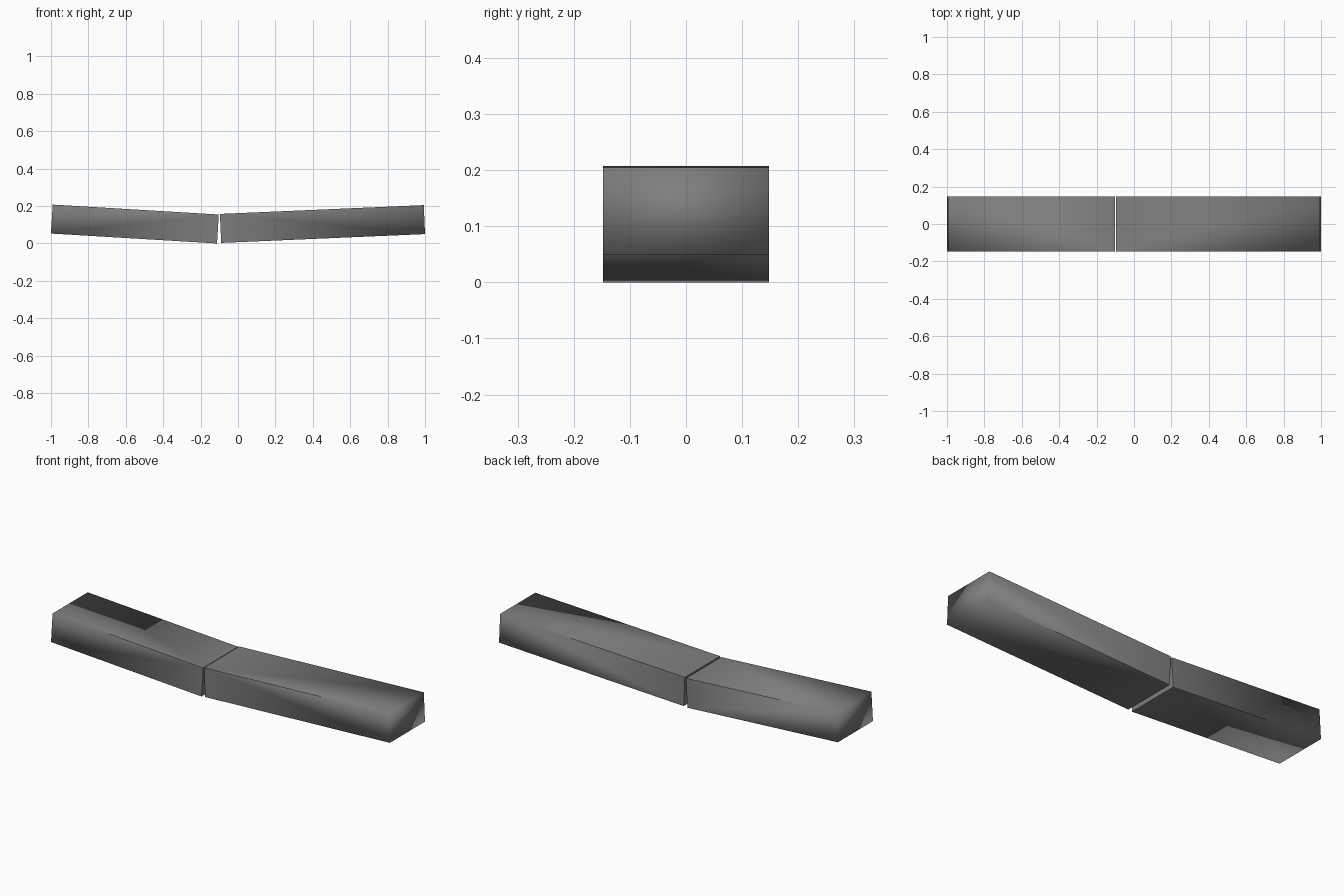
import bpy
from mathutils import Vector

cube = bpy.data.objects.get("Cube")
if cube:
    bpy.data.objects.remove(cube, do_unlink=True)

HALF_DEPTH = 0.148
THICKNESS = 0.155

grey = bpy.data.materials.new("dark_grey")
grey.use_nodes = True
colour = (0.21, 0.21, 0.21, 1)
grey.diffuse_color = colour
grey.node_tree.nodes["Principled BSDF"].inputs["Base Color"].default_value = colour

# Box faces; corner index = 4 * outer + 2 * back + top
FACES = [(0, 1, 3, 2), (2, 3, 7, 6), (6, 7, 5, 4),
         (4, 5, 1, 0), (2, 6, 4, 0), (7, 3, 1, 5)]


def make_slab(name, inner, outer):
    """Tilted slab whose underside runs from inner to outer, given as (x, z)."""
    start = Vector((inner[0], 0, inner[1]))
    end = Vector((outer[0], 0, outer[1]))
    along = (end - start).normalized()
    up = Vector((-along.z, 0, along.x))
    if up.z < 0:
        up.negate()
    verts = [base + Vector((0, y, 0)) + up * h
             for base in (start, end)
             for y in (-HALF_DEPTH, HALF_DEPTH)
             for h in (0, THICKNESS)]
    mirrored = along.x < 0
    faces = [(a, d, c, b) if mirrored else (a, b, c, d) for a, b, c, d in FACES]

    mesh = bpy.data.meshes.new(name)
    mesh.from_pydata(verts, [], faces)
    mesh.update()
    mesh.materials.append(grey)
    mesh.polygons.foreach_set("use_smooth", [True] * len(faces))

    # Soft corners at the outer end, crisp edges at the inner end
    sums = [Vector() for _ in verts]
    for poly in mesh.polygons:
        for v in poly.vertices:
            sums[v] += poly.normal
    normals = [sums[v].normalized() if v >= 4 else poly.normal.copy()
               for poly in mesh.polygons for v in poly.vertices]
    mesh.normals_split_custom_set(normals)

    slab = bpy.data.objects.new(name, mesh)
    bpy.context.collection.objects.link(slab)
    return slab


# Long slab on the left, short slab on the right, narrow gap between
make_slab("long_slab", (-0.09, 0.003), (1.0, 0.05))
make_slab("short_slab", (-0.112, 0.0), (-1.0, 0.053))
